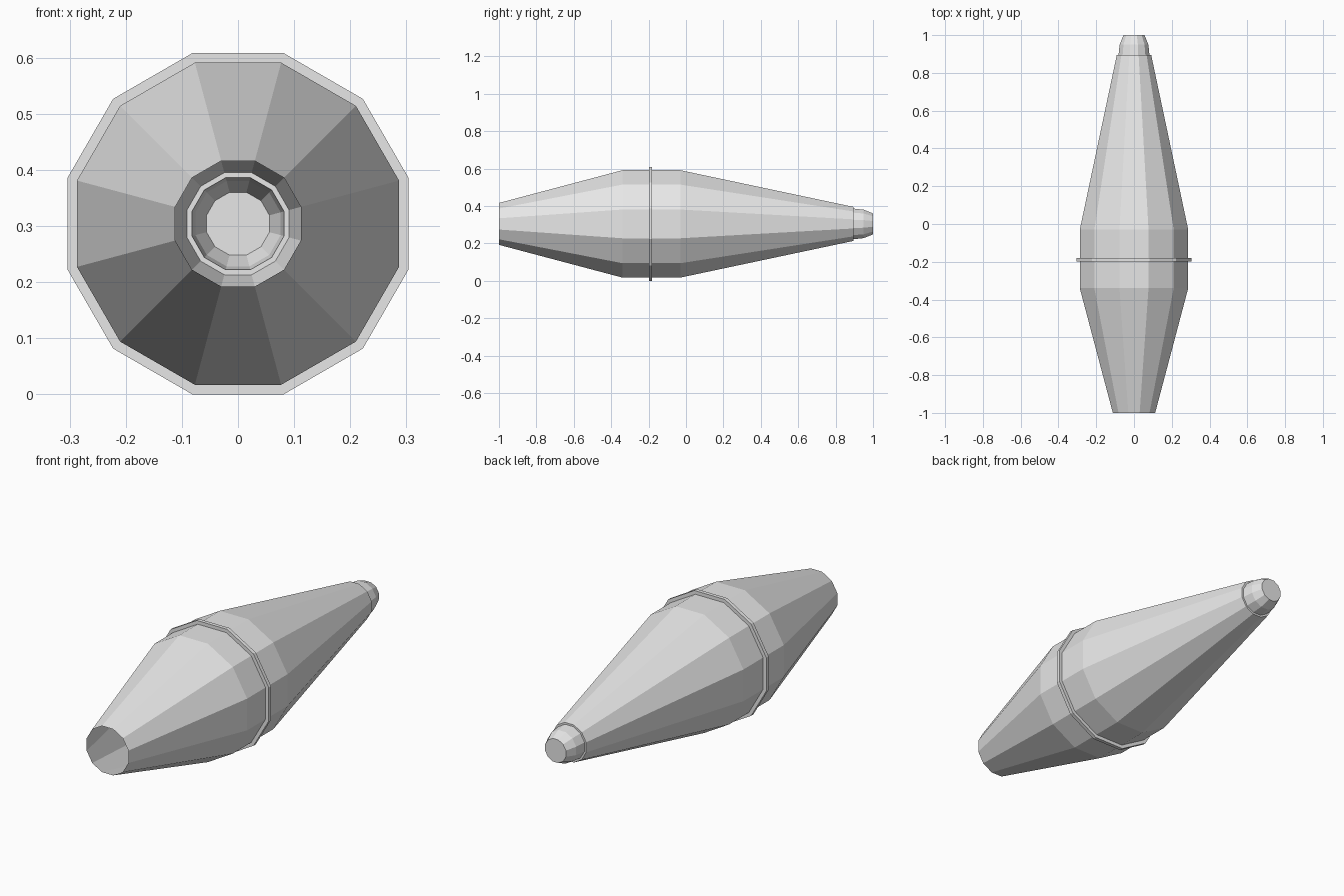
import bpy, bmesh, math

SIDES = 12
CENTRE_Z = 0.304
TO_CORNER = 1 / math.cos(math.pi / SIDES)   # flat-side radius to corner radius

cube = bpy.data.objects.get("Cube")
if cube:
    bpy.data.objects.remove(cube, do_unlink=True)

grey = bpy.data.materials.new("light grey")
grey.use_nodes = True
grey.diffuse_color = (0.8, 0.8, 0.8, 1)
grey.node_tree.nodes["Principled BSDF"].inputs["Base Color"].default_value = (0.8, 0.8, 0.8, 1)


def lathe(name, profile, closed=False, cap_end=False):
    """Sweep (y, flat-side radius) points around the long axis."""
    bm = bmesh.new()
    rings = []
    for y, r in profile:
        ring = []
        for i in range(SIDES):
            a = 2 * math.pi * (i + 0.5) / SIDES
            ring.append(bm.verts.new((r * TO_CORNER * math.cos(a), y,
                                      CENTRE_Z + r * TO_CORNER * math.sin(a))))
        rings.append(ring)
    pairs = list(zip(rings, rings[1:]))
    if closed:
        pairs.append((rings[-1], rings[0]))
    for a, b in pairs:
        for i in range(SIDES):
            j = (i + 1) % SIDES
            bm.faces.new((a[i], b[i], b[j], a[j]))
    if cap_end:
        bm.faces.new(rings[-1][::-1])
    bm.normal_update()
    if closed:
        bmesh.ops.recalc_face_normals(bm, faces=bm.faces[:])
    mesh = bpy.data.meshes.new(name)
    bm.to_mesh(mesh)
    bm.free()
    mesh.materials.append(grey)
    obj = bpy.data.objects.new(name, mesh)
    bpy.context.collection.objects.link(obj)
    return obj


# Hollow body, open at the front, stepping in to a capped tail nozzle
lathe("hull", [(-1.0, 0.112), (-0.34, 0.287), (-0.03, 0.287), (0.895, 0.091),
               (0.895, 0.082), (0.95, 0.076), (1.0, 0.056)], cap_end=True)

# Thin band round the widest section
lathe("middle_band", [(-0.199, 0.287), (-0.199, 0.304),
                      (-0.181, 0.304), (-0.181, 0.287)], closed=True)
